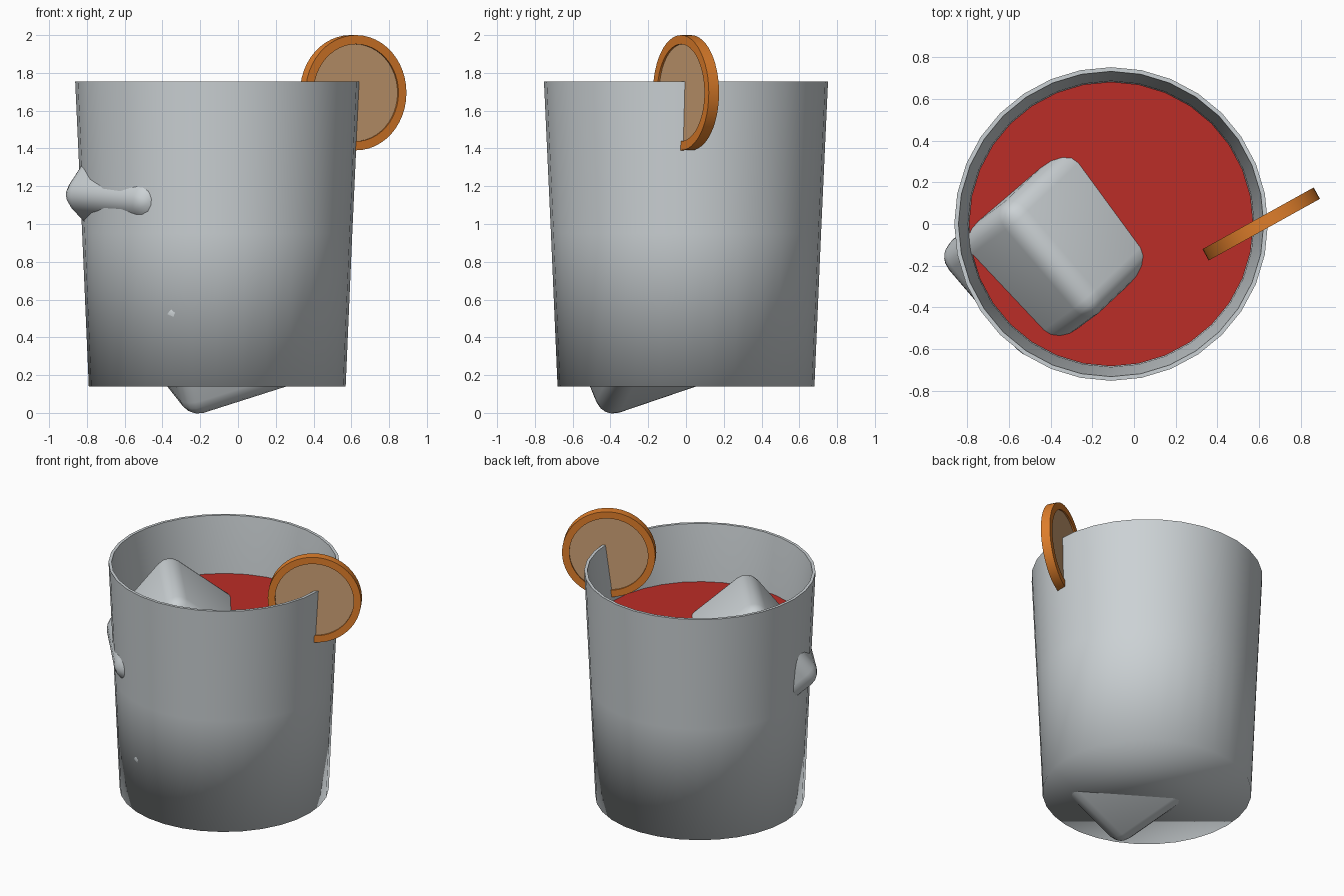
import bpy, bmesh, math
from mathutils import Vector, Matrix

if "Cube" in bpy.data.objects:
    bpy.data.objects.remove(bpy.data.objects["Cube"])


def material(name, rgb):
    m = bpy.data.materials.new(name)
    m.diffuse_color = (*rgb, 1.0)
    m.use_nodes = True
    m.node_tree.nodes["Principled BSDF"].inputs["Base Color"].default_value = m.diffuse_color
    return m


GLASS = material("pale_grey", (0.60, 0.64, 0.66))
DRINK = material("deep_red", (0.50, 0.026, 0.020))
PEEL = material("orange_peel", (0.74, 0.21, 0.024))
PULP = material("tan_pulp", (0.62, 0.36, 0.18))


def make_object(name, bm, mats):
    bmesh.ops.recalc_face_normals(bm, faces=bm.faces)
    mesh = bpy.data.meshes.new(name)
    bm.to_mesh(mesh)
    bm.free()
    ob = bpy.data.objects.new(name, mesh)
    bpy.context.collection.objects.link(ob)
    for m in mats:
        mesh.materials.append(m)
    return ob


def lathe(name, profile, steps, mats):
    """Spin (radius, height) points about z; open ends are capped by n-gons."""
    bm = bmesh.new()
    rings = []
    for r, z in profile:
        rings.append([bm.verts.new((r * math.cos(2 * math.pi * i / steps),
                                    r * math.sin(2 * math.pi * i / steps), z))
                      for i in range(steps)])
    for a, b in zip(rings, rings[1:]):
        for i in range(steps):
            j = (i + 1) % steps
            bm.faces.new((a[i], a[j], b[j], b[i]))
    bm.faces.new(rings[0])
    bm.faces.new(rings[-1])
    return make_object(name, bm, mats)


def smooth(ob, angle):
    """Smooth shading with edges sharper than the angle kept sharp."""
    for o in bpy.context.selected_objects:
        o.select_set(False)
    ob.select_set(True)
    bpy.context.view_layer.objects.active = ob
    bpy.ops.object.shade_smooth_by_angle(angle=math.radians(angle))


AXIS_X = -0.11

# Tumbler: outer wall, thin rim, inner wall and floor
tumbler = lathe("tumbler",
                [(0.68, 0.14), (0.715, 0.95), (0.752, 1.755),
                 (0.732, 1.755), (0.686, 1.36), (0.64, 0.22)], 32, [GLASS])
tumbler.location.x = AXIS_X
# base edge stays soft (about 92 degrees), the rim stays crisp
smooth(tumbler, 180)
me = tumbler.data
for e in me.edges:
    if all(me.vertices[v].co.z > 1.7 for v in e.vertices):
        e.use_edge_sharp = True

# Drink filling the tumbler
drink = lathe("drink", [(0.635, 0.225), (0.682, 1.36)], 32, [DRINK])
drink.location.x = AXIS_X
smooth(drink, 30)


# Ice cubes: rounded boxes poking through the drink, wall and base
def ice_cube(name, centre, u, v, size, radius):
    u = Vector(u).normalized()
    v = Vector(v)
    v = (v - u * v.dot(u)).normalized()
    w = u.cross(v)
    bm = bmesh.new()
    bmesh.ops.create_cube(bm, size=size)
    bmesh.ops.bevel(bm, geom=list(bm.edges), offset=radius, segments=4,
                    profile=0.5, affect='EDGES')
    rot = Matrix((u, v, w)).transposed().to_4x4()
    bmesh.ops.transform(bm, matrix=Matrix.Translation(centre) @ rot,
                        verts=bm.verts)
    ob = make_object(name, bm, [GLASS])
    smooth(ob, 35)
    return ob


ice_cube("floating_ice", (-0.38, -0.12, 1.18),
         (0.65, -0.76, -0.06), (0.496, 0.376, 0.78), 0.70, 0.10)
ice_cube("sunken_ice", (-0.10, -0.215, 0.459),
         (0.942, 0.15, 0.30), (-0.296, 0.909, 0.296), 0.68, 0.10)

# Citrus slice on the rim: peel ring with recessed pulp on both faces
R, RI, H, D = 0.305, 0.257, 0.031, 0.020
citrus = lathe("citrus_slice",
               [(RI, -D), (RI, -H), (R, -H), (R, H), (RI, H), (RI, D)],
               48, [PEEL, PULP])
for p in citrus.data.polygons:
    if len(p.vertices) > 4:
        p.material_index = 1
citrus.rotation_euler = (math.radians(90), 0, math.radians(29))
citrus.location = (0.61, 0.0, 1.695)
smooth(citrus, 30)
